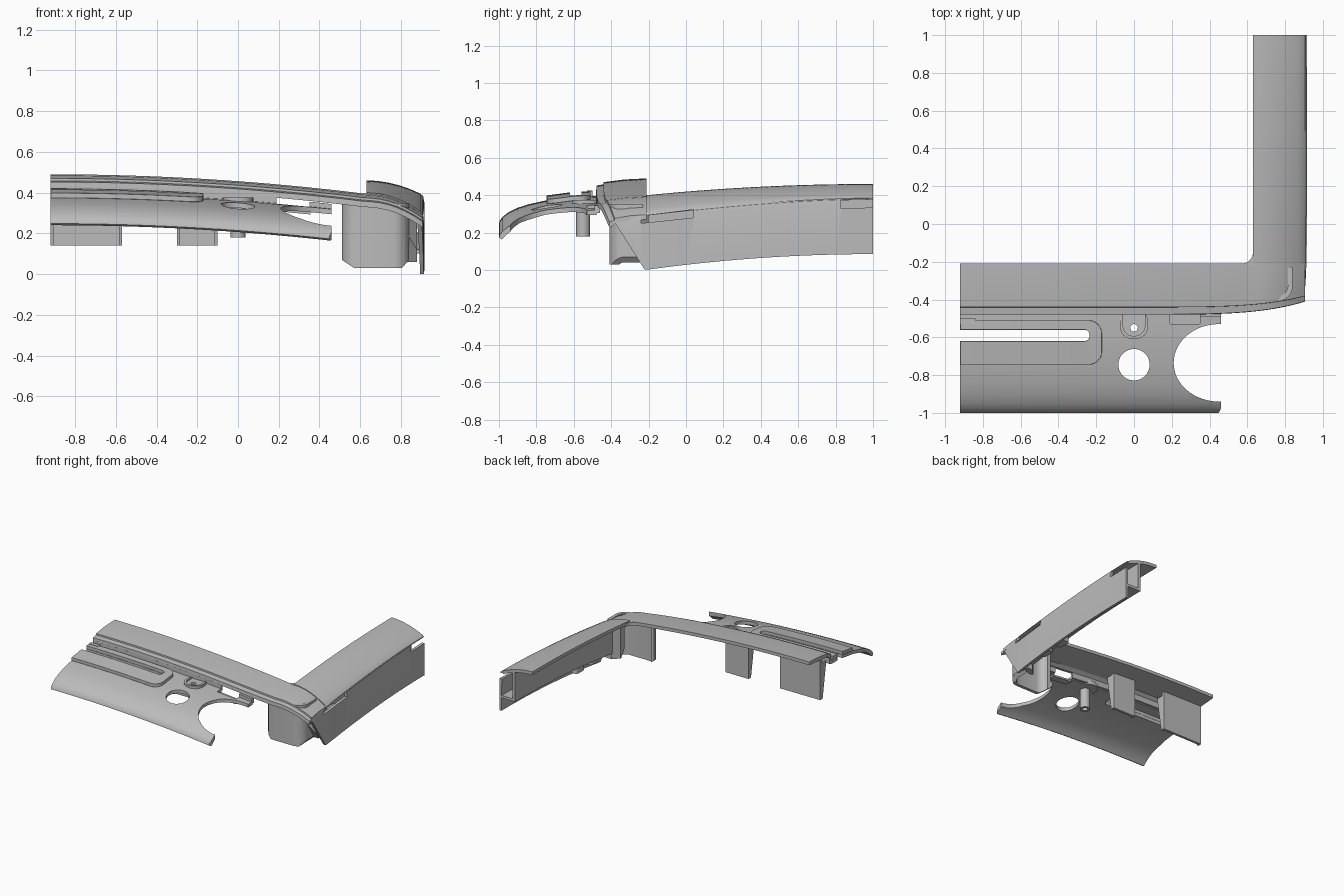
import bpy, bmesh, math

cube = bpy.data.objects.get("Cube")
if cube:
    bpy.data.objects.remove(cube, do_unlink=True)

grey = bpy.data.materials.new("plain_grey")
grey.use_nodes = True
COLOR = (0.5, 0.5, 0.5, 1)
grey.diffuse_color = COLOR
grey.node_tree.nodes["Principled BSDF"].inputs["Base Color"].default_value = COLOR


def make(name, bm):
    bmesh.ops.recalc_face_normals(bm, faces=bm.faces)
    me = bpy.data.meshes.new(name)
    bm.to_mesh(me)
    bm.free()
    me.materials.append(grey)
    ob = bpy.data.objects.new(name, me)
    bpy.context.collection.objects.link(ob)
    return ob


def loft(name, rings):
    """Solid through a list of closed rings with equal point counts."""
    bm = bmesh.new()
    vs = [[bm.verts.new(p) for p in ring] for ring in rings]
    n = len(vs[0])
    for a, b in zip(vs, vs[1:]):
        for i in range(n):
            j = (i + 1) % n
            bm.faces.new((a[i], a[j], b[j], b[i]))
    bm.faces.new(vs[0])
    bm.faces.new(vs[-1])
    return make(name, bm)


def prism(name, outline, lo, hi, axis="z"):
    place = {"z": lambda a, b, h: (a, b, h), "x": lambda a, b, h: (h, a, b),
             "y": lambda a, b, h: (a, h, b)}[axis]
    return loft(name, [[place(a, b, h) for a, b in outline] for h in (lo, hi)])


def ellipse(cx, cy, rx, ry, n=40):
    return [(cx + rx * math.cos(2 * math.pi * i / n),
             cy + ry * math.sin(2 * math.pi * i / n)) for i in range(n)]


def rounded(x0, x1, y0, y1, r, n=6):
    pts = []
    for k, (cx, cy) in enumerate(((x1 - r, y1 - r), (x0 + r, y1 - r),
                                  (x0 + r, y0 + r), (x1 - r, y0 + r))):
        for i in range(n + 1):
            a = math.pi / 2 * (k + i / n)
            pts.append((cx + r * math.cos(a), cy + r * math.sin(a)))
    return pts


def cut(ob, tool, op="DIFFERENCE"):
    mod = ob.modifiers.new("cut", "BOOLEAN")
    mod.operation, mod.object, mod.solver = op, tool, "EXACT"
    deps = bpy.context.evaluated_depsgraph_get()
    me = bpy.data.meshes.new_from_object(ob.evaluated_get(deps))
    ob.modifiers.clear()
    ob.data = me
    bpy.data.objects.remove(tool, do_unlink=True)


def steps(a, b, n):
    return [a + (b - a) * i / n for i in range(n + 1)]


# Shared curves of the frame
LEFT, INNER_X, OUTER_X, INNER_Y = -0.92, 0.63, 0.915, -0.21


def sag(x):
    return 0.04 * (x - LEFT) ** 2


def side_top(y):
    return 0.46 - 0.06 * ((1 - y) / 1.21) ** 2


def side_edge(y):
    return 0.385 - 0.09 * ((1 - y) / 1.21) ** 1.7


def side_foot(y):
    return max(0.0, 0.085 - 0.085 * ((1 - y) / 1.22) ** 2)


def arm_top(x):
    t = max(0, (x - INNER_X) / (OUTER_X - INNER_X))
    return 0.49 - sag(min(x, INNER_X)) - 0.105 * t ** 2


# Front arm: capping strip with a stepped front lip
lip = [(0, 0), (-0.12, -0.006), (-0.23, -0.02), (-0.231, -0.032), (-0.268, -0.038),
       (-0.27, -0.066), (-0.25, -0.066), (-0.225, -0.045), (0, -0.025)]
rings = []
for x in steps(LEFT, 0.905, 44):
    f = 1 - 0.25 * (max(x, 0) / 0.9) ** 4
    rings.append([(x, INNER_Y + y * f, arm_top(x) + z) for y, z in lip])
loft("front_arm", rings)

# Side arm: curved cap
rings = []
for y in steps(INNER_Y, 1, 24):
    top = []
    for t in steps(0, 0.94, 9):
        z = side_top(y) - (side_top(y) - side_edge(y)) * t ** 2
        top.append((INNER_X + t * (OUTER_X - INNER_X), y, z))
    end = [(OUTER_X - 0.004, y, side_edge(y) - 0.005), (OUTER_X - 0.004, y, side_edge(y) - 0.02)]
    rings.append(top + end + [(px, py, pz - 0.025) for px, py, pz in reversed(top)])
cap = loft("side_cap", rings)

# Side arm: outer wall, slanted front end
rings = []
for y in steps(-0.4, 1, 28):
    e, b = side_edge(y), side_foot(y)
    x = OUTER_X - 0.015 * max(0, -y / 0.4) ** 3
    rings.append([(x - 0.006, y, e), (x, y, e - 0.03), (x, y, b),
                  (x - 0.018, y, b), (x - 0.022, y, e)])
wall = loft("side_wall", rings)
cut(wall, prism("wall_cutter", [(-0.41, 0.3), (-0.22, 0), (-0.22, -0.1), (-0.6, -0.1), (-0.6, 0.3)],
                0.7, 1.1, "x"))

# Two slots through the outer side
for slot in ([(-0.24, 0.25), (0.04, 0.28), (0.04, 0.323), (-0.24, 0.288)],
             [(0.83, 0.33), (1.05, 0.335), (1.05, 0.383), (0.83, 0.377)]):
    for part in (wall, cap):
        cut(part, prism("slot_cutter", slot, 0.885, 1.1, "x"))

# Side arm: inner channel wall and shelf
rings = []
for y in steps(-0.25, 1, 20):
    t = side_top(y) - 0.37 * (side_top(y) - side_edge(y)) - 0.015
    b = side_foot(y) + 0.1
    rings.append([(0.78, y, t), (0.80, y, t), (0.80, y, b + 0.02), (0.9, y, b + 0.02),
                  (0.9, y, b), (0.78, y, b)])
loft("side_channel", rings)
for y in (-0.06, 0.12):
    prism("channel_foot", rounded(0.79, 0.86, y, y + 0.1, 0.02), 0.1, 0.2)

# Rounded inside corner of the frame
arc = [(0.57 + 0.06 * math.sin(a), -0.15 - 0.06 * math.cos(a)) for a in steps(0, math.pi / 2, 8)]
prism("inside_corner", arc + [(0.64, -0.15), (0.64, -0.22), (0.57, -0.22)], 0.372, 0.396)

# Corner column: curved shell open to the back, with chamfered lower corners
column = prism("corner_column", rounded(0.51, 0.84, -0.41, -0.05, 0.08), 0.03, 0.35)
cut(column, prism("hollow_cutter", rounded(0.535, 0.815, -0.385, 0, 0.06), -0.1, 0.5))
cut(column, prism("back_cutter", [(0.4, -0.33), (0.7, -0.33), (0.7, -0.23), (0.9, -0.23),
                                  (0.9, 0.1), (0.4, 0.1)], -0.1, 0.5))
for x, inward in ((0.51, 0.06), (0.84, -0.035)):
    cut(column, prism("chamfer_cutter", [(x + inward, 0.03), (x - inward, 0.11), (x - inward, -0.1),
                                         (x + inward, -0.1)], -0.6, 0, "y"))

# Screw block tucked behind the column
block = prism("corner_block", rounded(0.74, 0.88, -0.34, -0.2, 0.045, 1), 0.06, 0.3)
cut(block, prism("hole_cutter", ellipse(0.8, -0.27, 0.022, 0.022, 20), 0, 0.15))
cut(block, prism("block_cutter", [(-0.41, 0.3), (-0.22, 0), (-0.5, 0)], 0.7, 1.1, "x"))

# Hanging tabs under the front arm, each with tapered side flanges
for x0, x1 in ((LEFT, -0.57), (-0.3, -0.1)):
    prism("hanging_tab", [(x0, -0.365), (x1, -0.365), (x1, -0.345), (x0, -0.345)],
          0.14, arm_top(x1) - 0.02)
    for x in (x0, x1 - 0.015):
        prism("tab_flange", [(-0.35, 0.14), (-0.375, 0.14), (-0.42, 0.42), (-0.35, 0.42)],
              x, x + 0.015, "x")

# Bezel: curved panel in front of the arm
profile = [(-0.475, 0.397), (-0.6, 0.392), (-0.75, 0.372), (-0.84, 0.352), (-0.9, 0.333),
           (-0.95, 0.308), (-0.98, 0.285), (-0.997, 0.262), (-1.0, 0.248)]
under = [(-0.985, 0.24), (-0.965, 0.26), (-0.94, 0.28), (-0.89, 0.31), (-0.75, 0.347),
         (-0.6, 0.367), (-0.475, 0.372)]


def bezel_solid(name, x1, lift):
    return loft(name, [[(x, y, z + lift - sag(x)) for y, z in profile + under]
                       for x in steps(LEFT, x1, 30)])


bezel = bezel_solid("bezel", 0.46, 0)
cutters = [ellipse(0.45, -0.735, 0.24, 0.205, 64),
           ellipse(0, -0.745, 0.083, 0.083),
           rounded(-1.2, -0.235, -0.62, -0.56, 0.028),
           rounded(0.19, 0.35, -0.53, -0.40, 0.01)]
for outline in cutters:
    cut(bezel, prism("bezel_cutter", outline, 0, 0.8))
cut(bezel, prism("tip_rounding", rounded(-1.2, 0.46, -1.01, -0.4, 0.04), 0, 0.8), "INTERSECT")

# Sunken sill below the small rear window
loft("window_sill", [[(x, y, z - sag(x)) for y, z in
                      ((-0.535, 0.358), (-0.535, 0.372), (-0.48, 0.372), (-0.48, 0.358))]
                     for x in (0.185, 0.355)])

# Raised plateau around the long slot
rim = bezel_solid("slot_rim", -0.1, 0.026)
cut(rim, prism("rim_outline", rounded(-1.3, -0.17, -0.745, -0.51, 0.07), 0, 0.8), "INTERSECT")
cut(rim, prism("rim_slot", cutters[2], 0, 0.8))
bevel = rim.modifiers.new("soft_edge", "BEVEL")
bevel.width, bevel.segments, bevel.angle_limit = 0.008, 2, math.radians(50)

# Webs joining bezel and arm, and a small clip at the end
for name, x0, x1, y0, y1, top in (("back_web", LEFT, 0.19, -0.48, -0.46, 0.43),
                                  ("right_web", 0.35, 0.46, -0.49, -0.46, 0.42),
                                  ("end_clip", LEFT, -0.84, -0.53, -0.5, 0.424)):
    loft(name, [[(x, y, z - sag(x)) for y, z in ((y0, 0.38), (y0, top), (y1, top), (y1, 0.38))]
                for x in steps(x0, x1, 12)])

# Screw pad with its pin below
pad = prism("screw_pad", rounded(-0.075, 0.075, -0.61, -0.45, 0.07), 0.335, 0.375)
cut(pad, prism("pad_recess", rounded(-0.058, 0.058, -0.593, -0.4, 0.055), 0.366, 0.8))
pin = prism("screw_pin", ellipse(0, -0.55, 0.037, 0.037, 24), 0.18, 0.345)
for ob in (bezel, pad, pin):
    cut(ob, prism("pin_hole", ellipse(0, -0.55, 0.02, 0.02, 20), 0, 0.8))

# Smooth shading with sharp edges kept
bpy.ops.object.select_all(action="DESELECT")
for ob in bpy.context.collection.objects:
    if ob.type == "MESH" and ob.data.materials and ob.data.materials[0] == grey:
        ob.select_set(True)
        bpy.context.view_layer.objects.active = ob
bpy.ops.object.shade_smooth_by_angle(angle=math.radians(30))
